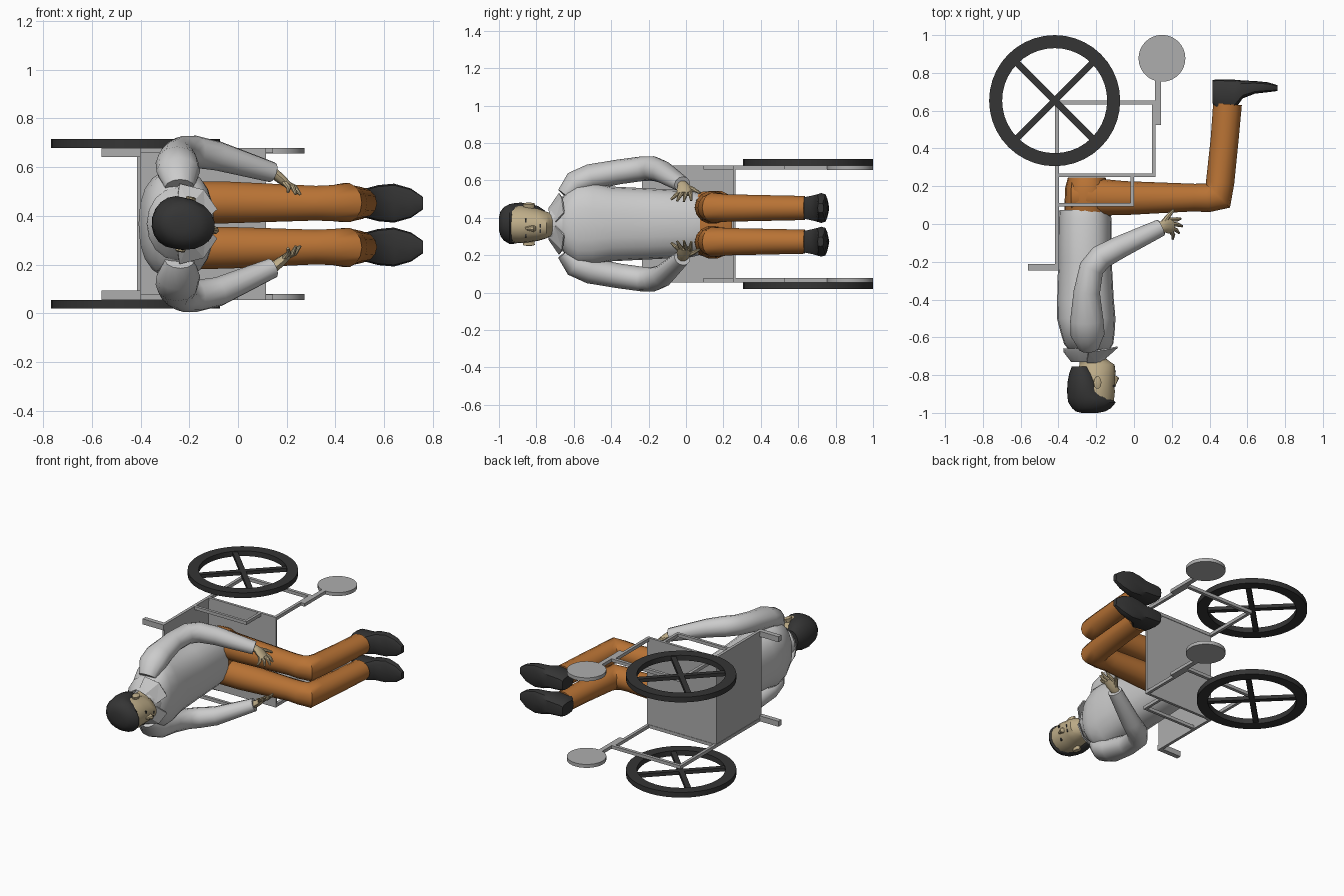
import bpy, bmesh, math
from mathutils import Vector, Matrix

MID = 0.3675  # mirror plane height between the two sides


def material(name, rgb):
    m = bpy.data.materials.new(name)
    m.diffuse_color = (*rgb, 1)
    return m


DARK = material("dark", (0.035, 0.035, 0.035))
ORANGE = material("orange_cloth", (0.48, 0.17, 0.035))
SKIN = material("skin", (0.52, 0.42, 0.25))
SHIRT = material("shirt_grey", (0.55, 0.55, 0.55))
METAL = material("metal_grey", (0.42, 0.42, 0.42))


def finish(name, bm, mat, smooth=40):
    bmesh.ops.recalc_face_normals(bm, faces=bm.faces)
    me = bpy.data.meshes.new(name)
    bm.to_mesh(me)
    bm.free()
    ob = bpy.data.objects.new(name, me)
    bpy.context.collection.objects.link(ob)
    me.materials.append(mat)
    if smooth:
        bpy.context.view_layer.objects.active = ob
        bpy.ops.object.select_all(action='DESELECT')
        ob.select_set(True)
        bpy.ops.object.shade_smooth_by_angle(angle=math.radians(smooth))
    return ob


def skin_rings(name, rings, mat, smooth=40, caps=True, closed=False):
    bm = bmesh.new()
    vs = [[bm.verts.new(p) for p in r] for r in rings]
    n = len(rings[0])
    pairs = list(zip(vs, vs[1:])) + ([(vs[-1], vs[0])] if closed else [])
    for a, b in pairs:
        for i in range(n):
            j = (i + 1) % n
            bm.faces.new((a[i], a[j], b[j], b[i]))
    if caps and not closed:
        bm.faces.new(vs[0])
        bm.faces.new(vs[-1])
    return finish(name, bm, mat, smooth)


def ring(c, u, v, n=14, power=1.0):
    f = lambda t: math.copysign(abs(t) ** power, t)
    return [Vector(c) + Vector(u) * f(math.cos(2 * math.pi * i / n))
            + Vector(v) * f(math.sin(2 * math.pi * i / n)) for i in range(n)]


def loft_y(name, sections, mat, n=18, power=1.0, caps=True):
    """sections: (y, x centre, x radius, z radius)"""
    return skin_rings(name, [ring((x, y, MID), (rx, 0, 0), (0, 0, rz), n, power)
                             for y, x, rx, rz in sections], mat, caps=caps)


def tube(name, path, mat, n=12):
    """path: (x, y, z, radius in the bend plane, radius sideways)"""
    pts = [Vector(p[:3]) for p in path]
    rings = []
    for i, p in enumerate(pts):
        d = Vector()
        if i > 0:
            d += (p - pts[i - 1]).normalized()
        if i < len(pts) - 1:
            d += (pts[i + 1] - p).normalized()
        d.normalize()
        u = d.cross(Vector((0, 0, 1))).normalized()
        v = u.cross(d)
        rings.append(ring(p, u * path[i][3], v * path[i][4], n))
    return skin_rings(name, rings, mat)


def box(name, lo, hi, mat=METAL, rot=0):
    lo, hi = Vector(lo), Vector(hi)
    bm = bmesh.new()
    bmesh.ops.create_cube(bm, size=1)
    size = hi - lo
    M = Matrix.Translation((lo + hi) / 2) @ Matrix.Rotation(rot, 4, 'Z') @ Matrix.Diagonal((*size, 1))
    bm.transform(M)
    return finish(name, bm, mat, 0)


# Chair panels
box("seat_panel", (-0.41, 0.25, 0.075), (0.115, 0.265, 0.67))
box("back_panel", (-0.415, -0.235, 0.075), (-0.40, 0.26, 0.67))

# Frame, wheels and casters on both sides
BARS = [("back_tube", -0.418, 0.398, -0.24, 0.655, 0), ("handle", -0.56, -0.40, -0.245, -0.213, 0.016),
        ("axle_rail", -0.41, 0.10, 0.633, 0.655, 0), ("seat_rail", -0.41, 0.115, 0.25, 0.268, 0),
        ("front_tube", 0.095, 0.115, 0.25, 0.655, 0), ("caster_fork", 0.112, 0.143, 0.525, 0.80, 0),
        ("armrest", -0.41, 0.0, 0.093, 0.112, 0), ("armrest_post", -0.018, 0.0, 0.093, 0.26, 0)]
for s, side in ((1, "upper"), (-1, "lower")):
    zz = lambda d: MID + s * d
    for nm, x0, x1, y0, y1, extra in BARS:
        if nm == "back_tube":
            x1 = -0.398
        za, zb = sorted((zz(0.290 - extra), zz(0.312)))
        box(f"{nm}_{side}", (x0, y0, za), (x1, y1, zb))
    c = Vector((-0.42, 0.653, 0))
    prof = [(0.347, 0.312), (0.347, 0.348), (0.278, 0.348), (0.278, 0.312)]
    rings = [ring((c.x, c.y, zz(d)), (r, 0, 0), (0, r, 0), 40) for r, d in prof]
    skin_rings(f"wheel_{side}", rings, DARK, 40, closed=True)
    za, zb = sorted((zz(0.318), zz(0.342)))
    for k, a in enumerate((45, -45)):
        box(f"spokes_{k}_{side}", (c.x - 0.285, c.y - 0.017, za), (c.x + 0.285, c.y + 0.017, zb), DARK, math.radians(a))
    skin_rings(f"caster_{side}", [ring((0.148, 0.877, zz(d)), (0.124, 0, 0), (0, 0.124, 0), 32)
                                  for d in (0.288, 0.312)], METAL)

    # Trouser leg
    tube(f"trouser_leg_{side}", [(x, y, MID - 0.005 + s * dz, a, b) for x, y, dz, a, b in (
        (-0.33, 0.145, 0.09, 0.085, 0.08), (-0.24, 0.145, 0.093, 0.1, 0.09), (-0.05, 0.137, 0.093, 0.09, 0.088),
        (0.32, 0.14, 0.09, 0.073, 0.073), (0.39, 0.138, 0.09, 0.076, 0.076), (0.445, 0.148, 0.092, 0.088, 0.082),
        (0.456, 0.22, 0.09, 0.075, 0.075), (0.48, 0.45, 0.09, 0.074, 0.07), (0.495, 0.635, 0.09, 0.076, 0.066))],
        ORANGE, 14)

    # Shoe: sections from heel to toe (x, ankle side y, sole y, half width)
    rings = []
    for x, y0, y1, w in ((0.415, 0.64, 0.762, 0.042), (0.44, 0.60, 0.766, 0.055), (0.53, 0.60, 0.764, 0.062),
                         (0.575, 0.665, 0.76, 0.074), (0.64, 0.69, 0.757, 0.08), (0.71, 0.698, 0.75, 0.06),
                         (0.76, 0.704, 0.735, 0.025)):
        z = MID - 0.005 + s * 0.09
        rings.append(ring((x, (y0 + y1) / 2, z), (0, (y1 - y0) / 2, 0), (0, 0, w), 12, 0.6))
    skin_rings(f"shoe_{side}", rings, DARK, 35)

    # Sleeve
    lift = 0.0 if s > 0 else 0.03
    tube(f"sleeve_{side}", [(x, y, MID + s * dz + (lift if x > 0 else 0), r, r2) for x, y, dz, r, r2 in (
        (-0.24, -0.645, 0.15, 0.06, 0.05), (-0.245, -0.59, 0.215, 0.09, 0.07), (-0.25, -0.51, 0.25, 0.088, 0.07),
        (-0.25, -0.36, 0.278, 0.07, 0.066), (-0.225, -0.235, 0.295, 0.066, 0.066), (-0.175, -0.175, 0.296, 0.066, 0.066),
        (-0.08, -0.125, 0.278, 0.06, 0.06), (0.14, -0.02, 0.212, 0.046, 0.042))], SHIRT)

    # Hand with four fingers and a thumb
    H = lambda x, y, dz: (x, y, MID + s * dz + lift)
    tube(f"palm_{side}", [(*H(0.11, -0.03, 0.22), 0.03, 0.024), (*H(0.15, -0.015, 0.205), 0.03, 0.022),
                          (*H(0.175, -0.008, 0.185), 0.043, 0.02), (*H(0.205, -0.005, 0.16), 0.04, 0.015)], SKIN, 10)
    for k, (y, yt, xt, dt) in enumerate(((-0.035, -0.08, 0.205, 0.13), (-0.018, -0.048, 0.238, 0.122),
                                         (0.004, -0.012, 0.256, 0.12), (0.022, 0.028, 0.248, 0.125))):
        tube(f"finger_{k}_{side}", [(*H(0.19, y, 0.17), 0.012, 0.012),
                                    (*H((0.2 + xt) / 2 + 0.006, (y + yt) / 2, 0.15), 0.011, 0.011),
                                    (*H(xt, yt, dt), 0.006, 0.006)], SKIN, 8)
    tube(f"thumb_{side}", [(*H(0.15, 0.0, 0.2), 0.015, 0.014), (*H(0.18, 0.04, 0.185), 0.013, 0.012),
                           (*H(0.21, 0.075, 0.165), 0.007, 0.007)], SKIN, 8)

    # Collar flap
    bm = bmesh.new()
    flap = [(-0.20, -0.735, 0.07), (-0.135, -0.70, 0.012), (-0.085, -0.655, 0.06), (-0.14, -0.665, 0.14),
            (-0.24, -0.68, 0.165), (-0.25, -0.735, 0.085)]
    bm.faces.new([bm.verts.new((x, y, MID + s * dz)) for x, y, dz in flap])
    r = bmesh.ops.triangulate(bm, faces=bm.faces)
    ob = finish(f"collar_flap_{side}", bm, SHIRT, 0)
    ob.modifiers.new("thickness", 'SOLIDIFY').thickness = 0.008

# Torso, collar and hips
loft_y("shirt", [(0.075, -0.26, 0.135, 0.165), (0.03, -0.26, 0.14, 0.178), (-0.2, -0.26, 0.142, 0.19),
                 (-0.4, -0.257, 0.15, 0.2), (-0.5, -0.253, 0.155, 0.225), (-0.58, -0.245, 0.142, 0.225),
                 (-0.635, -0.24, 0.13, 0.18), (-0.67, -0.238, 0.105, 0.125), (-0.69, -0.235, 0.08, 0.085)],
       SHIRT, 20, 0.85)
loft_y("collar", [(-0.66, -0.25, 0.125, 0.15), (-0.68, -0.25, 0.122, 0.135), (-0.73, -0.245, 0.088, 0.085),
                  (-0.69, -0.24, 0.08, 0.08)], SHIRT, 16, caps=False)
loft_y("trouser_hips", [(0.035, -0.25, 0.115, 0.155), (0.09, -0.25, 0.118, 0.175), (0.19, -0.25, 0.115, 0.178),
                        (0.245, -0.25, 0.10, 0.15)], ORANGE, 18, 0.8)

# Head, turned slightly to one side
head = [loft_y("head_and_neck", [(-0.65, -0.24, 0.075, 0.068), (-0.70, -0.235, 0.07, 0.066),
                                 (-0.732, -0.205, 0.085, 0.064), (-0.745, -0.195, 0.095, 0.07),
                                 (-0.79, -0.20, 0.104, 0.085), (-0.85, -0.208, 0.107, 0.096),
                                 (-0.89, -0.212, 0.113, 0.1), (-0.945, -0.215, 0.11, 0.096),
                                 (-0.98, -0.225, 0.07, 0.06)], SKIN),
        loft_y("hair", [(-0.755, -0.285, 0.045, 0.06), (-0.79, -0.277, 0.066, 0.085), (-0.84, -0.268, 0.085, 0.102),
                        (-0.885, -0.262, 0.093, 0.107), (-0.92, -0.236, 0.118, 0.108), (-0.945, -0.222, 0.128, 0.105),
                        (-0.975, -0.225, 0.105, 0.088), (-0.992, -0.23, 0.08, 0.065), (-1.0, -0.235, 0.045, 0.035)],
               DARK, 18),
        skin_rings("nose", [ring((-0.105, -0.86, MID), (0.008, 0, 0), (0, 0, 0.008), 8),
                            ring((-0.1, -0.815, MID), (0.025, 0, 0), (0, 0, 0.018), 8),
                            ring((-0.107, -0.803, MID), (0.014, 0, 0), (0, 0, 0.013), 8)], SKIN),
        box("mouth", (-0.112, -0.782, MID - 0.025), (-0.098, -0.776, MID + 0.025), DARK)]
for s, side in ((1, "upper"), (-1, "lower")):
    z = MID + s * 0.038
    head.append(box(f"eye_{side}", (-0.125, -0.862, z - 0.013), (-0.107, -0.853, z + 0.013), DARK))
    head.append(skin_rings(f"ear_{side}", [ring((-0.215, -0.84, MID + s * d), (r, 0, 0), (0, r * 1.6, 0), 10)
                                           for d, r in ((0.085, 0.018), (0.112, 0.021), (0.116, 0.012))], SKIN))
pivot = Vector((-0.225, 0, MID))
turn = Matrix.Translation(pivot) @ Matrix.Rotation(0.2, 4, 'Y') @ Matrix.Translation(-pivot)
for ob in head:
    ob.data.transform(turn)
